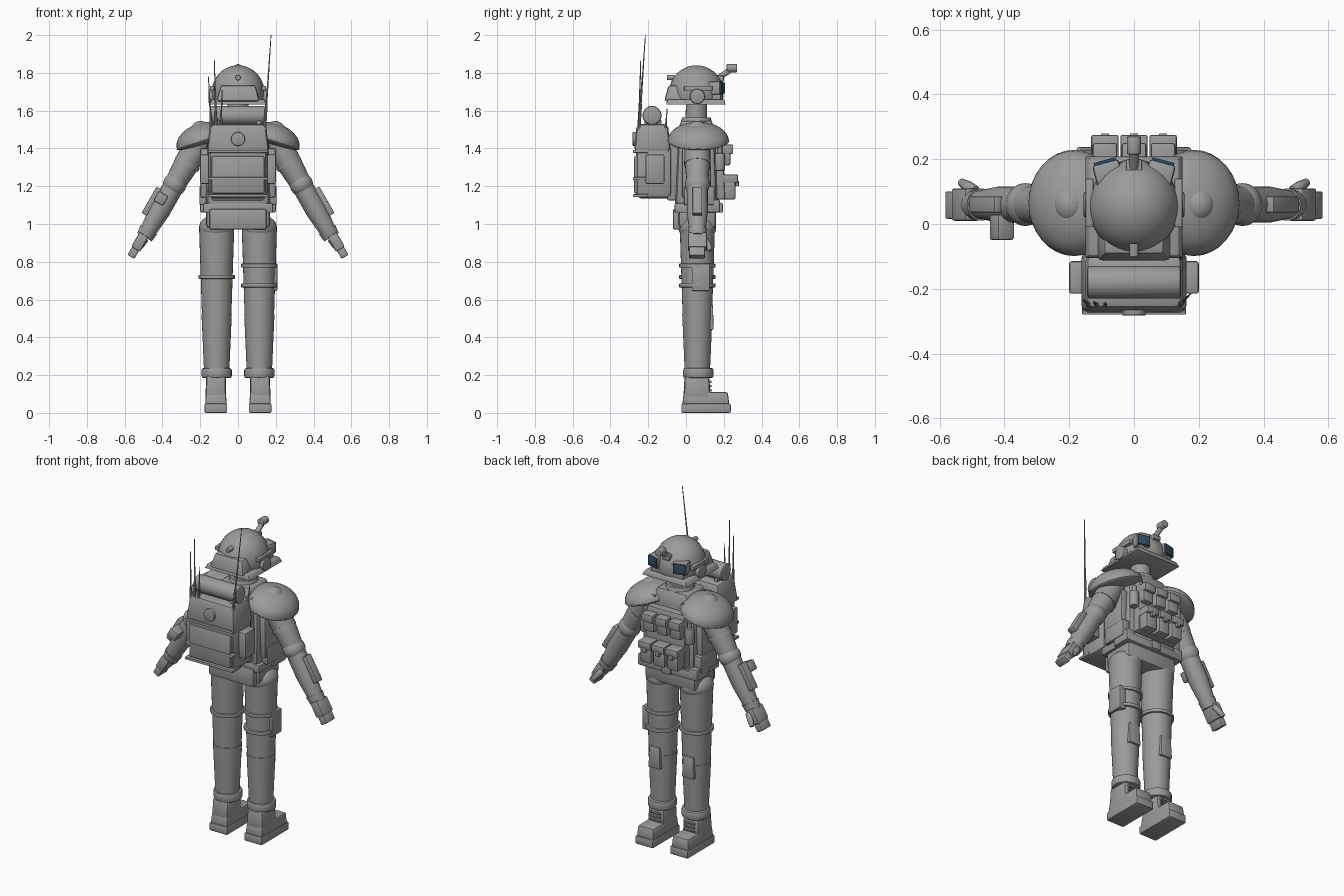
import bpy, bmesh
from math import radians
from mathutils import Vector, Matrix, Euler

cube = bpy.data.objects.get("Cube")
if cube:
    bpy.data.objects.remove(cube)


def material(name, red, green, blue):
    mat = bpy.data.materials.new(name)
    mat.use_nodes = True
    mat.diffuse_color = (red, green, blue, 1)
    shader = mat.node_tree.nodes["Principled BSDF"]
    shader.inputs["Base Color"].default_value = mat.diffuse_color
    return mat


GREY = material("plain grey", .33, .33, .33)
GLASS = material("dark blue glass", .03, .08, .13)


def finish(name, bm, mirrored, mat=GREY):
    """Turn the bmesh into a shaded object, mirrored across x on request."""
    bmesh.ops.recalc_face_normals(bm, faces=bm.faces)
    mesh = bpy.data.meshes.new(name)
    bm.to_mesh(mesh)
    bm.free()
    mesh.materials.append(mat)
    part = bpy.data.objects.new(name, mesh)
    bpy.context.collection.objects.link(part)
    bpy.ops.object.select_all(action="DESELECT")
    part.select_set(True)
    bpy.context.view_layer.objects.active = part
    bpy.ops.object.shade_smooth_by_angle(angle=radians(35))
    if mirrored:
        part.modifiers.new("Mirror", "MIRROR")


def box(name, at, size, top=(1, 1), turn=(0, 0, 0), mirrored=False, mat=GREY):
    """Bevelled block; top scales the upper face, turn is in degrees."""
    bm = bmesh.new()
    bmesh.ops.create_cube(bm, size=1)
    for vert in bm.verts:
        if vert.co.z > 0:
            vert.co.x *= top[0]
            vert.co.y *= top[1]
    bmesh.ops.scale(bm, vec=size, verts=bm.verts)
    bmesh.ops.bevel(bm, geom=bm.edges[:], offset=min(size) * .15, segments=2,
                    profile=.5, affect="EDGES")
    rotation = Euler([radians(angle) for angle in turn]).to_matrix().to_4x4()
    bm.transform(Matrix.Translation(at) @ rotation)
    finish(name, bm, mirrored, mat)


def tube(name, start, end, radii, sides=24, lip=0, mirrored=False):
    """Straight round loft with evenly spaced radii; lip rounds both rims."""
    start, end = Vector(start), Vector(end)
    turn = (end - start).to_track_quat("Z", "Y").to_matrix().to_4x4()
    bm = bmesh.new()
    rings = []
    for index, radius in enumerate(radii):
        centre = start.lerp(end, index / (len(radii) - 1))
        place = Matrix.Translation(centre) @ turn
        ring = bmesh.ops.create_circle(bm, segments=sides, radius=radius, matrix=place)
        rings.append(ring["verts"])
    for lower, upper in zip(rings, rings[1:]):
        for i in range(sides):
            j = (i + 1) % sides
            bm.faces.new((lower[i], lower[j], upper[j], upper[i]))
    caps = [bm.faces.new(rings[0]), bm.faces.new(rings[-1])]
    if lip:
        rims = [edge for cap in caps for edge in cap.edges]
        bmesh.ops.bevel(bm, geom=rims, offset=lip, segments=2, profile=.5, affect="EDGES")
    finish(name, bm, mirrored)


def ball(name, at, size, tilt=0, cut=None, mirrored=False):
    """Ellipsoid, optionally cut flat below a fraction of its height."""
    bm = bmesh.new()
    bmesh.ops.create_uvsphere(bm, u_segments=32, v_segments=20, radius=1)
    if cut is not None:
        bmesh.ops.bisect_plane(bm, geom=bm.verts[:] + bm.edges[:] + bm.faces[:],
                               plane_co=(0, 0, cut), plane_no=(0, 0, -1), clear_outer=True)
        bmesh.ops.holes_fill(bm, edges=[edge for edge in bm.edges if edge.is_boundary])
    bmesh.ops.scale(bm, vec=size, verts=bm.verts)
    bm.transform(Matrix.Translation(at) @ Matrix.Rotation(radians(tilt), 4, "Y"))
    finish(name, bm, mirrored)


# Torso, belt and collar
box("torso", at=(0, .055, 1.28), size=(.34, .23, .41), top=(.95, .85))
box("pelvis", at=(0, .06, 1.05), size=(.34, .2, .15))
box("belt", at=(0, .06, 1.085), size=(.37, .24, .05))
box("belt_buckle", at=(0, .18, 1.085), size=(.06, .03, .05))
box("seat_flap", at=(0, -.035, 1.025), size=(.3, .07, .11))
box("chest_plate", at=(0, .17, 1.29), size=(.28, .075, .32), top=(.9, .7))
box("back_plate", at=(0, -.07, 1.3), size=(.28, .06, .35))
box("collar", at=(0, .055, 1.5), size=(.26, .21, .09), top=(.75, .8))
tube("neck_ring", (0, .055, 1.53), (0, .055, 1.565), radii=(.085, .075))
tube("neck", (0, .055, 1.53), (0, .055, 1.66), radii=(.058, .055))

# Chest pouches
for x in (-.09, 0, .09):
    box("lower_pouch", at=(x, .22, 1.19), size=(.078, .085, .12))
    box("lower_pouch_flap", at=(x, .228, 1.24), size=(.084, .095, .045))
    box("pouch_clasp", at=(x, .27, 1.215), size=(.025, .02, .03))
    box("upper_pouch", at=(x, .2, 1.36), size=(.072, .07, .1))
    box("upper_pouch_flap", at=(x, .21, 1.395), size=(.076, .08, .05))

# Canisters, vest straps and side gear
tube("canisters", (.15, .18, 1.28), (.15, .18, 1.375), radii=(.026, .026),
     lip=.008, mirrored=True)
tube("canister_caps", (.15, .18, 1.37), (.15, .18, 1.41), radii=(.012, .012), mirrored=True)
box("vest_straps", at=(.115, .055, 1.485), size=(.05, .23, .05), mirrored=True)
box("side_plates", at=(.175, .055, 1.27), size=(.045, .15, .26), mirrored=True)
box("side_pouches", at=(.18, .07, 1.15), size=(.05, .16, .1), mirrored=True)
box("hip_pouches", at=(.17, .12, 1.095), size=(.06, .12, .07), mirrored=True)

# Backpack
box("pack_body", at=(0, -.17, 1.28), size=(.31, .19, .29))
box("pack_lid", at=(0, -.178, 1.455), size=(.33, .195, .15), top=(.9, .85))
box("pack_panel", at=(0, -.24, 1.26), size=(.28, .07, .2))
for z in (1.15, 1.24, 1.385):
    box("pack_strap", at=(0, -.24, z), size=(.32, .08, .016))
tube("pack_dial", (0, -.25, 1.45), (0, -.283, 1.45), radii=(.037, .037), lip=.005)
tube("bedroll", (-.145, -.18, 1.575), (.145, -.18, 1.575), radii=(.05, .05), sides=32, lip=.01)
box("roll_brackets", at=(.11, -.175, 1.525), size=(.025, .09, .05), mirrored=True)
box("pack_side_pouches", at=(.175, -.165, 1.29), size=(.05, .1, .155), mirrored=True)

# Antennas, each a thin whip in a thicker socket
for x, y, lean, height in ((.14, -.25, .035, 2), (-.115, -.25, -.01, 1.865),
                           (-.14, -.25, -.017, 1.78), (-.09, -.25, .005, 1.71),
                           (.14, -.11, .01, 1.61)):
    foot = Vector((x, y, 1.48))
    tip = Vector((x + lean, y + abs(lean), height))
    tube("antenna_socket", foot, foot.lerp(tip, .3), radii=(.008, .007), sides=8)
    tube("antenna_whip", foot, tip, radii=(.006, .002), sides=8)

# Helmet
ball("helmet_dome", at=(0, .055, 1.695), size=(.14, .145, .145), cut=-.3)
box("helmet_brim", at=(0, .052, 1.646), size=(.304, .315, .028), top=(.9, .95))
box("neck_guard", at=(0, -.058, 1.692), size=(.23, .115, .085), top=(.8, .6))
box("face_plate", at=(0, .142, 1.675), size=(.22, .085, .05))
tube("rear_knob", (0, -.06, 1.775), (0, -.1, 1.775), radii=(.015, .013), sides=16)
tube("ear_discs", (.11, .06, 1.675), (.156, .06, 1.675), radii=(.04, .04),
     lip=.008, mirrored=True)
box("side_rails", at=(.137, .065, 1.718), size=(.024, .15, .025), mirrored=True)

# Goggles and helmet camera
box("goggle_bridge", at=(0, .17, 1.722), size=(.12, .04, .025))
box("goggle_frames", at=(.08, .156, 1.72), size=(.084, .072, .07),
    turn=(0, 0, -15), mirrored=True)
box("goggle_lenses", at=(.09, .193, 1.72), size=(.07, .009, .06),
    turn=(0, 0, -15), mirrored=True, mat=GLASS)
box("camera_mount", at=(0, .17, 1.77), size=(.05, .06, .03))
tube("camera_arm", (0, .16, 1.765), (0, .24, 1.82), radii=(.015, .015), sides=12)
tube("camera_body", (0, .215, 1.825), (0, .27, 1.825), radii=(.022, .022), sides=16, lip=.004)

# Shoulders
ball("shoulder_caps", at=(.185, .065, 1.44), size=(.145, .162, .095),
     tilt=18, cut=0, mirrored=True)
ball("shoulder_rims", at=(.185, .065, 1.44), size=(.147, .164, .02), tilt=18, mirrored=True)
ball("shoulder_knobs", at=(.2, .06, 1.5), size=(.05, .055, .045), tilt=18, mirrored=True)

# Arms
shoulder, elbow, wrist = (.19, .06, 1.46), (.335, .06, 1.21), (.495, .06, .93)
tube("upper_arms", shoulder, elbow, radii=(.07, .068, .056), mirrored=True)
tube("arm_bands", (.262, .06, 1.33), (.273, .06, 1.312), radii=(.07, .07), mirrored=True)
ball("elbows", at=elbow, size=(.062, .066, .062), mirrored=True)
tube("forearms", elbow, wrist, radii=(.055, .056, .04), mirrored=True)
tube("wrist_cuffs", (.472, .06, .97), wrist, radii=(.05, .044), mirrored=True)
box("forearm_pads", at=(.457, .06, 1.12), size=(.032, .05, .16),
    turn=(0, -30, 0), mirrored=True)
box("forearm_device", at=(-.408, -.01, 1.135), size=(.06, .08, .06), turn=(0, 30, 0))

# Hands
box("palms", at=(.52, .06, .905), size=(.054, .1, .09), turn=(0, -30, 0), mirrored=True)
box("fingers", at=(.552, .058, .852), size=(.042, .085, .06), turn=(0, -30, 0), mirrored=True)
tube("thumbs", (.49, .1, .92), (.535, .13, .86), radii=(.018, .018, .012),
     sides=12, lip=.004, mirrored=True)

# Legs and pads
hip, knee, ankle = (.113, .06, .98), (.113, .06, .52), (.113, .06, .2)
ball("hips", at=hip, size=(.093, .1, .07), mirrored=True)
tube("thighs", hip, knee, radii=(.093, .078), sides=32, mirrored=True)
tube("shins", knee, ankle, radii=(.08, .066), sides=32, mirrored=True)
box("knee_pads", at=(.113, .128, .505), size=(.08, .037, .13), top=(.85, .8), mirrored=True)
for x, z in ((.113, .675), (.113, .78), (-.113, .72)):
    tube("thigh_strap", (x, .06, z - .01), (x, .06, z + .01), radii=(.096, .096),
         sides=32, lip=.003)
box("thigh_pouch", at=(.184, .078, .718), size=(.048, .095, .145))

# Boots
tube("boot_cuffs", (.113, .065, .185), (.113, .065, .237), radii=(.08, .08),
     sides=32, lip=.01, mirrored=True)
box("boot_shafts", at=(.117, .058, .135), size=(.11, .145, .13), top=(.95, .9), mirrored=True)
box("boot_uppers", at=(.117, .105, .075), size=(.114, .25, .07), top=(.93, .93), mirrored=True)
box("boot_soles", at=(.117, .106, .025), size=(.12, .262, .05), mirrored=True)
for z in (.12, .142, .164):
    tube("boot_laces", (.08, .13, z), (.15, .13, z), radii=(.007, .007),
         sides=8, mirrored=True)
